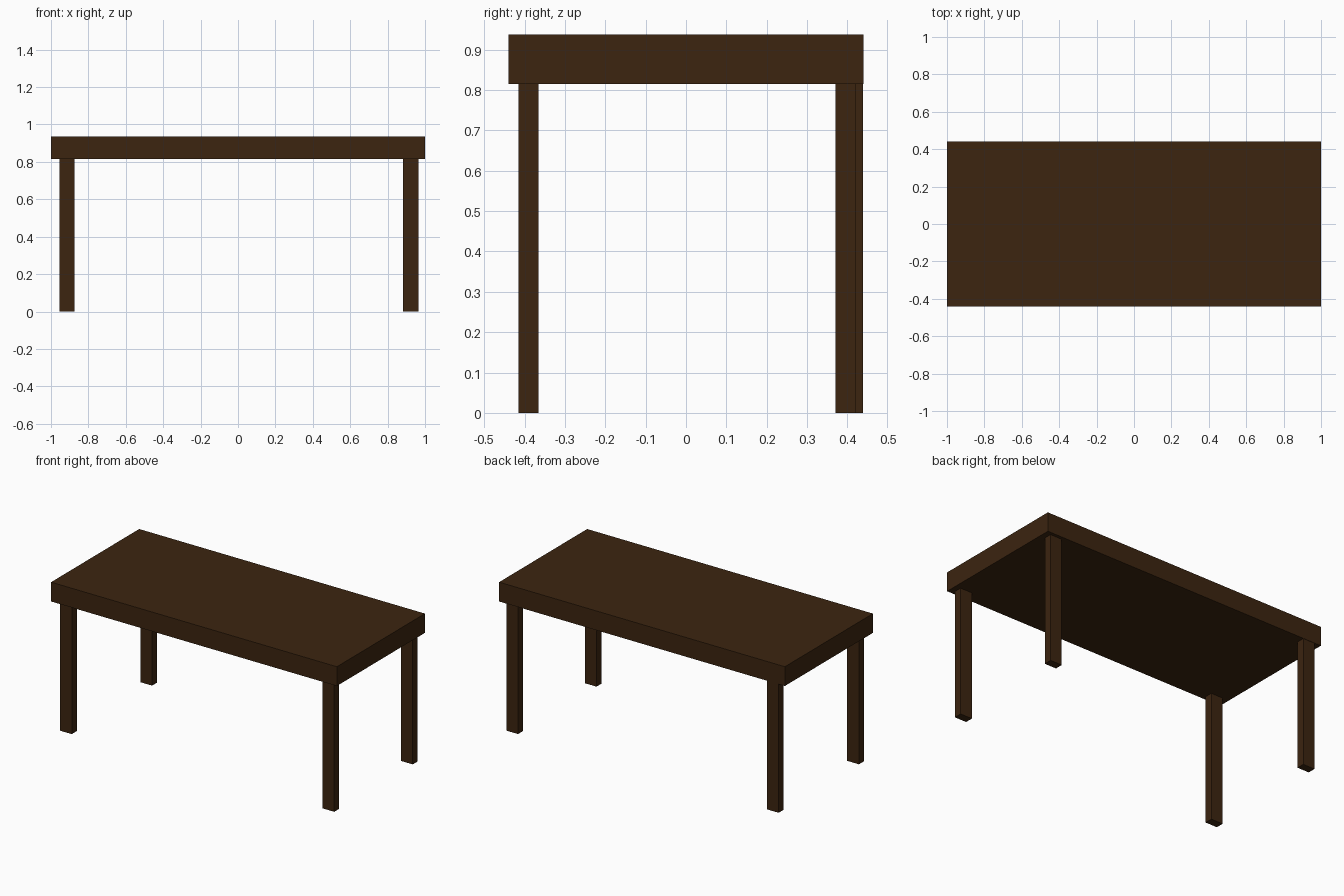
import bpy

if "Cube" in bpy.data.objects:
    bpy.data.objects.remove(bpy.data.objects["Cube"])

# Dark brown wood
wood = bpy.data.materials.new("dark_wood")
wood.diffuse_color = (0.045, 0.018, 0.005, 1)
wood.use_nodes = True
wood.node_tree.nodes["Principled BSDF"].inputs["Base Color"].default_value = wood.diffuse_color


def box(name, x, y, z):
    """Box from (min, max) ranges on each axis."""
    bpy.ops.mesh.primitive_cube_add(size=1, location=[sum(r) / 2 for r in (x, y, z)])
    ob = bpy.context.object
    ob.name = name
    ob.scale = [r[1] - r[0] for r in (x, y, z)]
    bpy.ops.object.transform_apply(location=False, rotation=False, scale=True)
    ob.data.materials.append(wood)
    return ob


TOP_BOTTOM = 0.815

# Thick slab top
box("table_top", (-1, 1), (-0.44, 0.44), (TOP_BOTTOM, 0.937))

# Four legs: left edge and front edge of each (the back left one sits further out)
LEG_W, LEG_D = 0.082, 0.05
legs = {
    "front_left_leg": (-0.955, -0.415),
    "front_right_leg": (0.882, -0.415),
    "back_left_leg": (-0.955, 0.388),
    "back_right_leg": (0.882, 0.37),
}
for name, (x, y) in legs.items():
    box(name, (x, x + LEG_W), (y, y + LEG_D), (0, TOP_BOTTOM))
